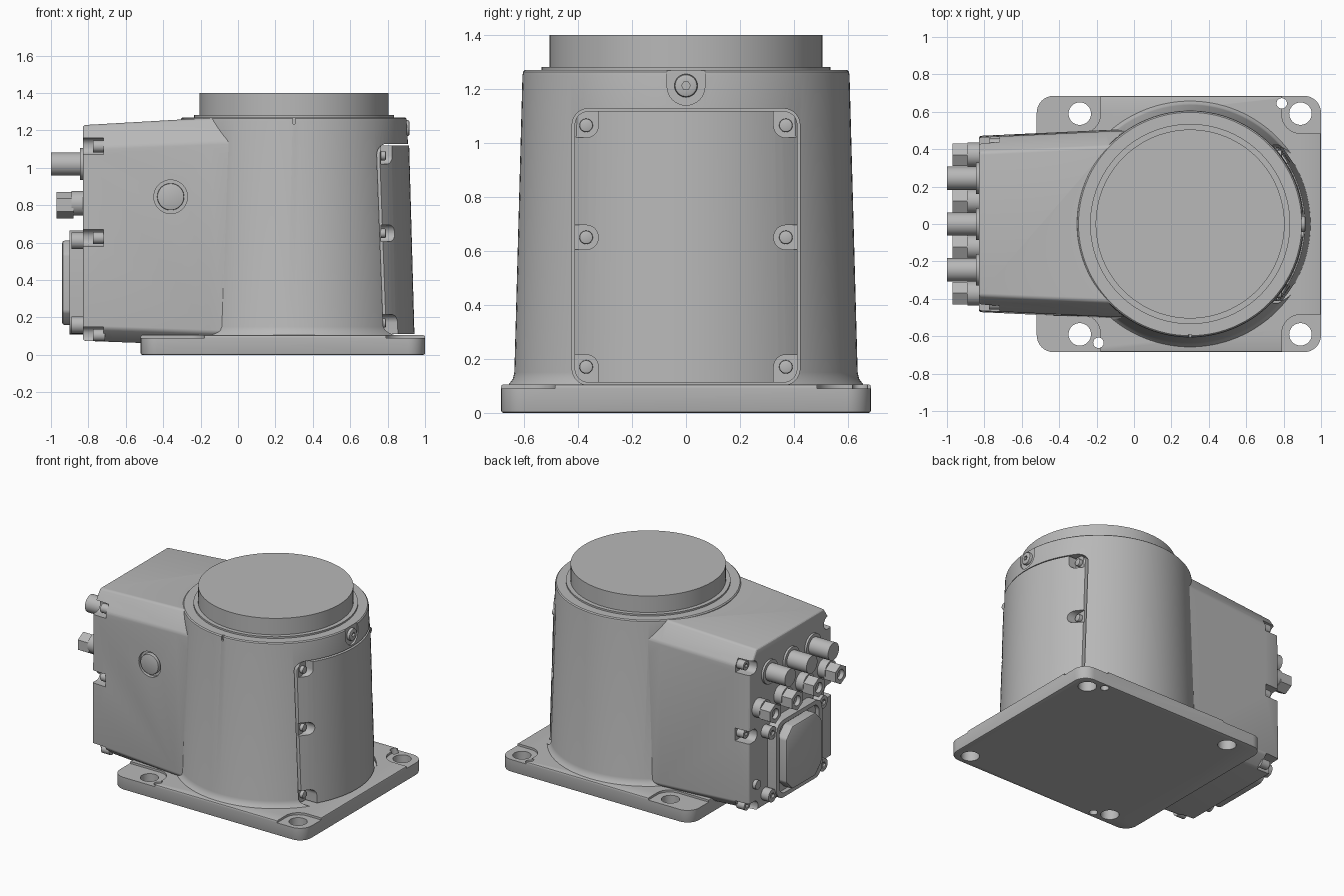
import bpy, bmesh, math
from mathutils import Vector

cube = bpy.data.objects.get("Cube")
if cube:
    bpy.data.objects.remove(cube, do_unlink=True)

grey = bpy.data.materials.new("cast_grey")
grey.use_nodes = True
COLOUR = (0.48, 0.48, 0.48, 1)
grey.diffuse_color = COLOUR
grey.node_tree.nodes["Principled BSDF"].inputs["Base Color"].default_value = COLOUR

AX = 0.3  # centre of the round column


def finish(name, bm):
    bmesh.ops.recalc_face_normals(bm, faces=bm.faces)
    mesh = bpy.data.meshes.new(name)
    bm.to_mesh(mesh)
    bm.free()
    ob = bpy.data.objects.new(name, mesh)
    bpy.context.collection.objects.link(ob)
    mesh.materials.append(grey)
    return ob


def loft(name, rings):
    """Closed solid through matching rings of points."""
    bm = bmesh.new()
    loops = [[bm.verts.new(p) for p in ring] for ring in rings]
    n = len(loops[0])
    for a, b in zip(loops, loops[1:]):
        for i in range(n):
            j = (i + 1) % n
            bm.faces.new((a[i], a[j], b[j], b[i]))
    bm.faces.new(loops[0])
    bm.faces.new(loops[-1])
    return finish(name, bm)


def prism(name, pts, axis, lo, hi):
    """Extrude a 2D outline along an axis."""
    place = {"x": lambda u, v, w: (w, u, v),
             "y": lambda u, v, w: (u, w, v),
             "z": lambda u, v, w: (u, v, w)}[axis]
    return loft(name, [[place(u, v, w) for u, v in pts] for w in (lo, hi)])


def circle(u, v, r, n=40, turn=0.0):
    return [(u + r * math.cos(turn + math.tau * i / n),
             v + r * math.sin(turn + math.tau * i / n)) for i in range(n)]


def rounded(u0, u1, v0, v1, r, n=8):
    pts = []
    corners = [(u1 - r, v1 - r), (u0 + r, v1 - r), (u0 + r, v0 + r), (u1 - r, v0 + r)]
    for k, (u, v) in enumerate(corners):
        for i in range(n + 1):
            a = math.pi / 2 * (k + i / n)
            pts.append((u + r * math.cos(a), v + r * math.sin(a)))
    return pts


def lathe(name, profile, n=112):
    return loft(name, [[(x, y, z) for x, y in circle(AX, 0, r, n)] for r, z in profile])


def apply(ob, mod):
    bpy.context.view_layer.objects.active = ob
    bpy.ops.object.modifier_apply(modifier=mod.name)


def combine(ob, other, operation="DIFFERENCE"):
    mod = ob.modifiers.new("combine", "BOOLEAN")
    mod.operation, mod.solver, mod.object = operation, "EXACT", other
    apply(ob, mod)
    bpy.data.objects.remove(other, do_unlink=True)


def bevel(ob, width, segments=2):
    mod = ob.modifiers.new("bevel", "BEVEL")
    mod.width, mod.segments = width, segments
    mod.limit_method, mod.angle_limit = "ANGLE", math.radians(25)
    apply(ob, mod)


# Mounting plate with lowered corners and bolt holes
plate = prism("mounting_plate", rounded(-0.52, 1, -0.685, 0.685, 0.09), "z", 0, 0.105)
bevel(plate, 0.008)
for s in (-1, 1):
    for hx, u0, u1 in ((-0.29, -0.8, -0.18), (0.89, 0.79, 1.3)):
        v0, v1 = sorted((s * 0.485, s * 0.95))
        combine(plate, prism("cut", rounded(u0, u1, v0, v1, 0.1), "z", 0.09, 0.2))
        combine(plate, prism("cut", circle(hx, s * 0.59, 0.06), "z", -0.1, 0.3))
for x, y in ((0.79, 0.645), (-0.19, -0.635)):
    combine(plate, prism("cut", circle(x, y, 0.028, 24), "z", -0.1, 0.3))

# Round column joined with the rear housing
body = lathe("main_housing", [(0.668, 0.09), (0.655, 0.108), (0.642, 0.125), (0.636, 0.15),
                              (0.606, 1.25), (0.604, 1.263), (0.597, 1.27)])
rings = []
for x, side, low, shoulder, top in ((-0.83, 0.463, 0.075, 1.11, 1.228),
                                    (-0.15, 0.495, 0.05, 1.137, 1.267),
                                    (AX, 0.51, 0.05, 1.15, 1.268)):
    half = [(side - 0.075, low), (side + 0.008, low + 0.07),
            (side, shoulder), (side - 0.08, top)]
    rings.append([(x, y, z) for y, z in half] + [(x, -y, z) for y, z in reversed(half)])
box = loft("rear_box", rings)
bevel(box, 0.014, 3)
combine(body, box, "UNION")

# Cover recess, plug seat, side plug recess and alignment notch
combine(body, prism("cut", rounded(-0.422, 0.422, 0.103, 1.127, 0.06), "x", 0.7, 1.2))
combine(body, prism("cut", rounded(-0.07, 0.07, 1.14, 1.5, 0.069), "x", 0.895, 1.2))
combine(body, prism("cut", circle(-0.36, 0.845, 0.09), "y", -0.7, -0.462))
combine(body, prism("cut", rounded(0.292, 0.308, 1.235, 1.4, 0.004), "y", -0.8, -0.59))

# Screw pockets on the corners of the rear housing
for s in (-1, 1):
    for k, (yc, z) in enumerate(((0.425, 1.115), (0.425, 0.625), (0.415, 0.105))):
        v0, v1 = sorted((s * (yc - 0.045), s * 0.7))
        combine(body, prism("cut", rounded(v0, v1, z - 0.045, z + 0.045, 0.04), "x", -1, -0.72))
        screw = prism(f"housing_screw_{k}_{'left' if s < 0 else 'right'}",
                      circle(s * yc, z, 0.032, 24), "x", -0.775, -0.71)
        combine(screw, prism("cut", circle(s * yc, z, 0.015, 6), "x", -0.9, -0.76))

# Curved access cover with screw tabs
cover = lathe("access_cover", [(0.645, 0.05), (0.613, 1.2)])
combine(cover, prism("cut", rounded(-0.413, 0.413, 0.112, 1.118, 0.052), "x", 0.65, 1.2),
        "INTERSECT")
for s in (-1, 1):
    for k, z in enumerate((0.17, 0.65, 1.065)):
        v0, v1 = sorted((s * 0.325, s * 0.6))
        z0 = z - (0.3 if k == 0 else 0.045)
        z1 = z + (0.3 if k == 2 else 0.045)
        combine(cover, prism("cut", rounded(v0, v1, z0, z1, 0.044), "x", 0.765, 1.2))
        tab = prism(f"cover_screw_{k}_{s}", circle(s * 0.37, z, 0.025, 24), "x", 0.75, 0.79)
        bevel(tab, 0.005)

# Upper plug on the column and round plug on the side
plug = prism("upper_plug", circle(0, 1.212, 0.043), "x", 0.85, 0.917)
bevel(plug, 0.01)
combine(plug, prism("cut", circle(0, 1.212, 0.016, 6), "x", 0.9, 1))
side_plug = prism("side_plug", circle(-0.36, 0.845, 0.072), "y", -0.492, -0.45)
bevel(side_plug, 0.006)

# Rotating flange on top
lathe("top_ring", [(0.535, 1.25), (0.535, 1.282)])
lathe("top_disc", [(0.505, 1.25), (0.505, 1.4)])

# Cable stubs with collars
for k, y in enumerate((-0.245, 0, 0.245)):
    prism(f"stub_collar_{k}", circle(y, 1.02, 0.085), "x", -0.845, -0.8)
    prism(f"cable_stub_{k}", circle(y, 1.02, 0.062), "x", -1, -0.8)

# Hexagonal fittings
for k, y in enumerate((-0.37, -0.123, 0.123, 0.37)):
    prism(f"fitting_collar_{k}", circle(y, 0.81, 0.066), "x", -0.89, -0.8)
    nut = prism(f"hex_fitting_{k}", circle(y, 0.8, 0.07, 6, math.pi / 6), "x", -0.97, -0.88)
    combine(nut, prism("cut", circle(y, 0.8, 0.036, 24), "x", -1.1, -0.94))

# Rectangular connector with corner bosses
frame = prism("connector_frame", rounded(-0.26, 0.26, 0.11, 0.665, 0.08), "x", -0.9, -0.8)
combine(frame, prism("cut", rounded(-0.225, 0.225, 0.14, 0.635, 0.06), "x", -1, -0.87))
c = 0.07
outline = [(0.2, 0.16 + c), (0.2, 0.61 - c), (0.2 - c, 0.61), (c - 0.2, 0.61),
           (-0.2, 0.61 - c), (-0.2, 0.16 + c), (c - 0.2, 0.16), (0.2 - c, 0.16)]
block = prism("connector_block", outline, "x", -0.94, -0.82)
bevel(block, 0.012)
for y in (-0.29, 0.29):
    for z in (0.16, 0.61):
        boss = prism("connector_boss", circle(y, z, 0.045, 28), "x", -0.89, -0.8)
        combine(boss, prism("cut", circle(y, z, 0.022, 6), "x", -1, -0.875))
prism("ground_screw", circle(0.4, 0.27, 0.032, 24), "x", -0.855, -0.8)

# Soft shading with crisp edges
for ob in bpy.context.view_layer.objects:
    ob.select_set(ob.type == "MESH" and grey.name in ob.data.materials)
bpy.ops.object.shade_smooth_by_angle(angle=math.radians(25))
